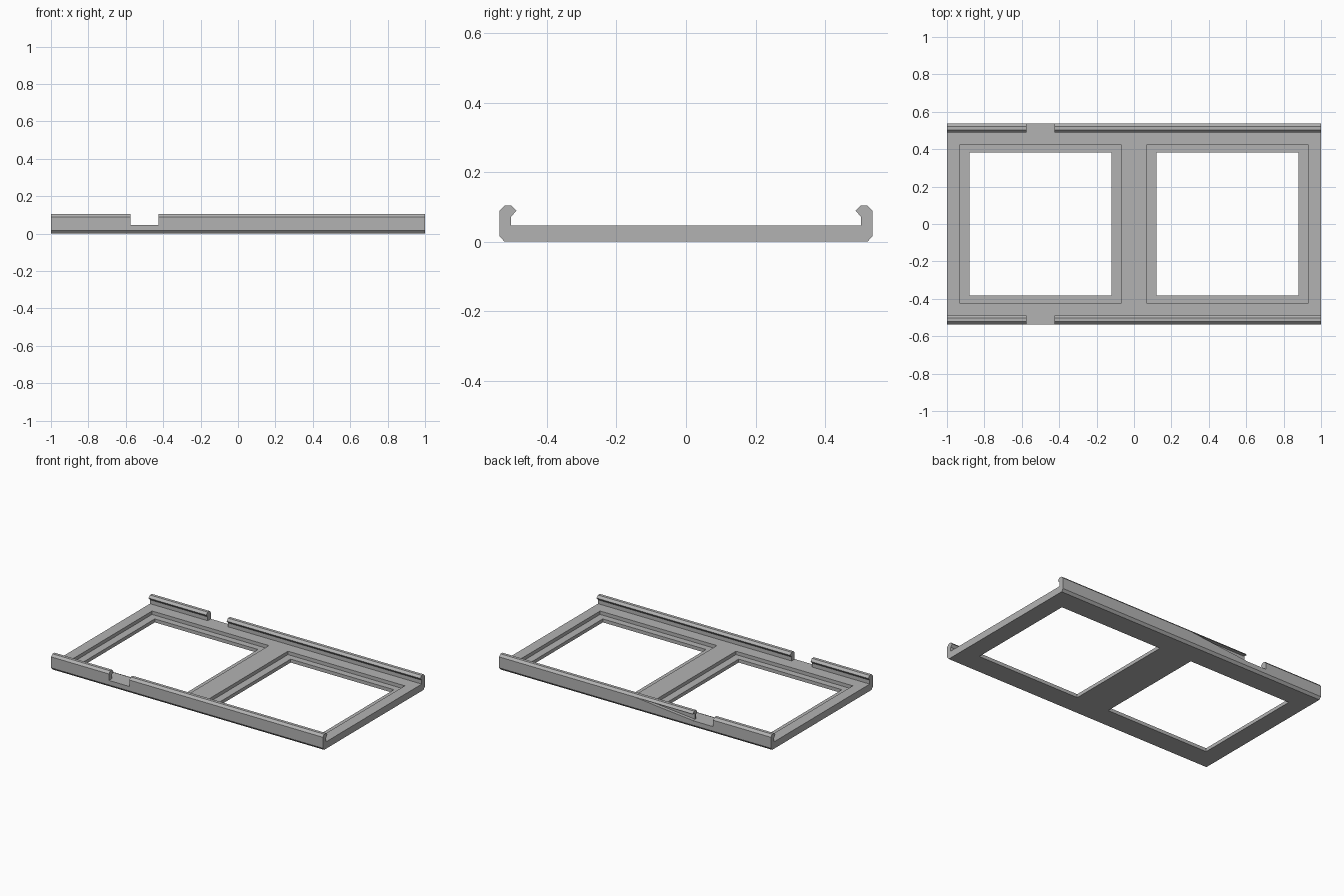
import bpy
import bmesh

cube = bpy.data.objects.get("Cube")
if cube:
    bpy.data.objects.remove(cube, do_unlink=True)

HALF_Y = 0.536
FLOOR = 0.046
HEIGHT = 0.104

grey = bpy.data.materials.new("mid grey")
grey.use_nodes = True
colour = (0.45, 0.45, 0.45, 1)
grey.diffuse_color = colour
grey.node_tree.nodes["Principled BSDF"].inputs["Base Color"].default_value = colour


def prism(name, points, offset):
    """Extrude a closed outline along the offset vector."""
    bm = bmesh.new()
    face = bm.faces.new([bm.verts.new(p) for p in points])
    result = bmesh.ops.extrude_face_region(bm, geom=[face], use_keep_orig=True)
    moved = [g for g in result["geom"] if isinstance(g, bmesh.types.BMVert)]
    bmesh.ops.translate(bm, verts=moved, vec=offset)
    bmesh.ops.recalc_face_normals(bm, faces=bm.faces)
    mesh = bpy.data.meshes.new(name)
    bm.to_mesh(mesh)
    bm.free()
    mesh.materials.append(grey)
    obj = bpy.data.objects.new(name, mesh)
    bpy.context.collection.objects.link(obj)
    return obj


def box(name, x0, x1, y0, y1, z0, z1):
    outline = [(x0, y0, z0), (x1, y0, z0), (x1, y1, z0), (x0, y1, z0)]
    return prism(name, outline, (0, 0, z1 - z0))


def cut(target, cutter):
    """Subtract the cutter from the target and discard it."""
    mod = target.modifiers.new("cut", 'BOOLEAN')
    mod.operation = 'DIFFERENCE'
    mod.solver = 'EXACT'
    mod.object = cutter
    bpy.context.view_layer.objects.active = target
    bpy.ops.object.modifier_apply(modifier=mod.name)
    bpy.data.objects.remove(cutter, do_unlink=True)


# Tray section with hooked rails, half profile mirrored across y
half = [(0.522, 0), (HALF_Y, 0.016), (HALF_Y, 0.089), (0.522, HEIGHT),
        (0.502, HEIGHT), (0.488, 0.089), (0.503, 0.072), (0.503, FLOOR)]
section = half + [(-y, z) for y, z in reversed(half)]
frame = prism("double_window_frame", [(-1, y, z) for y, z in section], (2, 0, 0))

# Two window openings, each with a stepped ledge around it
for cx in (-0.5, 0.5):
    cut(frame, box("ledge_cutter", cx - 0.43, cx + 0.43, -0.425, 0.425, 0.023, 0.2))
    cut(frame, box("opening_cutter", cx - 0.38, cx + 0.38, -0.382, 0.382, -0.1, 0.2))

# Gap through both rails
for side in (-1, 1):
    y0, y1 = sorted((side * 0.48, side * 0.6))
    cut(frame, box("rail_gap_cutter", -0.575, -0.425, y0, y1, FLOOR, 0.2))

# Tapered recess on the outside of the back rail, beside the gap
taper = [(0, 0.514, 0.088), (-0.426, 0.514, 0.088), (-0.426, 0.514, FLOOR + 0.001)]
cut(frame, prism("taper_cutter", taper, (0, 0.1, 0)))
